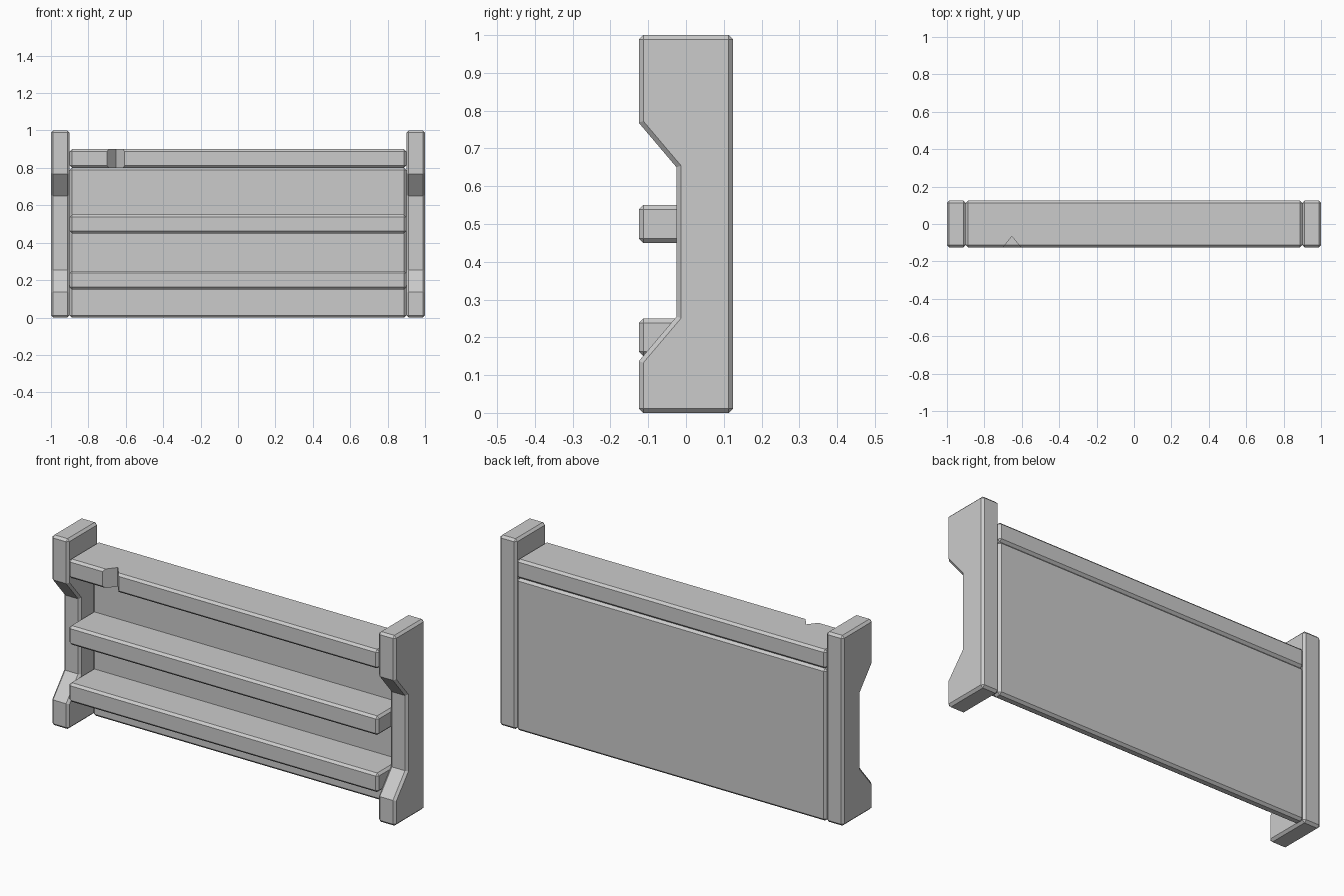
import bpy
import bmesh
from mathutils import Vector
from math import radians

if "Cube" in bpy.data.objects:
    bpy.data.objects.remove(bpy.data.objects["Cube"])

BEVEL = 0.012


def prism(name, points, direction, bevel=BEVEL):
    """Extrude a closed 3D outline along a direction and chamfer its sharp edges."""
    bm = bmesh.new()
    face = bm.faces.new([bm.verts.new(p) for p in points])
    result = bmesh.ops.extrude_face_region(bm, geom=[face])
    moved = [g for g in result["geom"] if isinstance(g, bmesh.types.BMVert)]
    bmesh.ops.translate(bm, vec=Vector(direction), verts=moved)
    bmesh.ops.recalc_face_normals(bm, faces=bm.faces[:])
    mesh = bpy.data.meshes.new(name)
    bm.to_mesh(mesh)
    bm.free()
    obj = bpy.data.objects.new(name, mesh)
    bpy.context.collection.objects.link(obj)
    if bevel:
        mod = obj.modifiers.new("Chamfer", 'BEVEL')
        mod.width = bevel
        mod.segments = 1
        mod.limit_method = 'ANGLE'
        mod.angle_limit = radians(60)
    return obj


def board(name, y0, y1, z0, z1):
    """Board spanning between the two end posts."""
    outline = [(-0.9, y0, z0), (-0.9, y1, z0), (-0.9, y1, z1), (-0.9, y0, z1)]
    return prism(name, outline, (1.8, 0, 0))


# End posts with a slanted recess in the front edge
post_profile = [(-0.125, 0), (0.125, 0), (0.125, 1), (-0.125, 1),
                (-0.125, 0.768), (-0.025, 0.65), (-0.025, 0.255), (-0.125, 0.137)]
for side, x in (("left", -1.0), ("right", 0.9)):
    prism(f"{side}_post", [(x, y, z) for y, z in post_profile], (0.1, 0, 0))

# Back panel and two shelves
board("back_panel", 0.075, 0.125, 0.0, 0.8)
board("lower_shelf", -0.125, 0.09, 0.15, 0.25)
board("middle_shelf", -0.125, 0.09, 0.45, 0.55)

# Top board with a V-shaped chip in its front edge
top = board("top_board", -0.125, 0.125, 0.8, 0.9)
chip = prism("chip_cutter", [(-0.653, -0.066, 0.7), (-0.733, -0.166, 0.7),
                             (-0.573, -0.166, 0.7)], (0, 0, 0.3), bevel=0)
chip.hide_render = True
cut = top.modifiers.new("Chip", 'BOOLEAN')
cut.operation = 'DIFFERENCE'
cut.solver = 'EXACT'
cut.object = chip
bpy.context.view_layer.objects.active = top
for name in [m.name for m in top.modifiers]:
    bpy.ops.object.modifier_apply(modifier=name)
bpy.data.objects.remove(chip)
